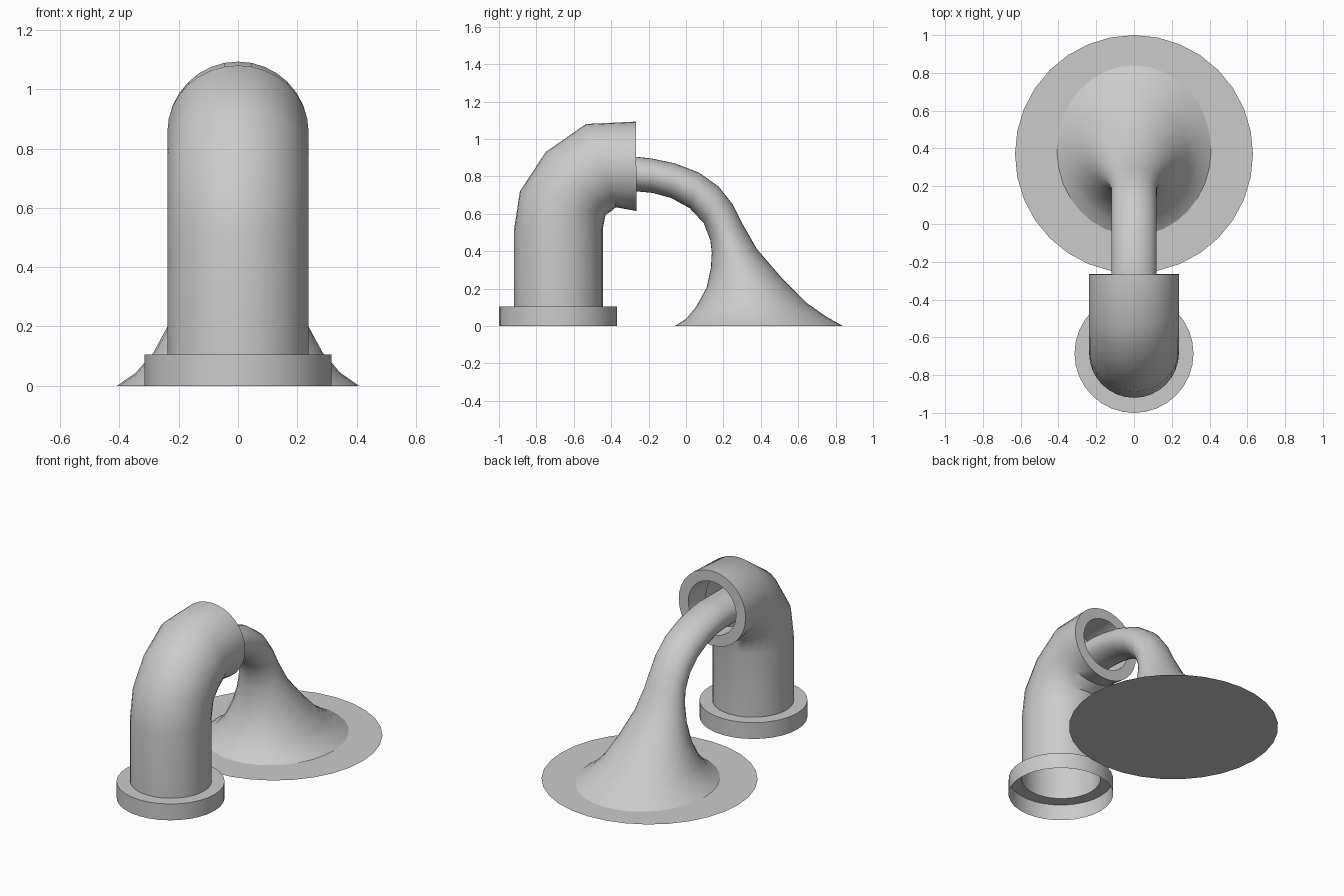
import bpy, bmesh, math
from mathutils import Vector

if "Cube" in bpy.data.objects:
    bpy.data.objects.remove(bpy.data.objects["Cube"])

SIDES = 32


def loft(name, stations, cap_end=False, angle=35):
    """Skin elliptical rings: (outer y, outer z, inner y, inner z, half width)."""
    bm = bmesh.new()
    rings = []
    for y0, z0, y1, z1, w in stations:
        a, b = Vector((0, y0, z0)), Vector((0, y1, z1))
        mid, half = (a + b) / 2, (a - b) / 2
        ring = []
        for i in range(SIDES):
            t = 2 * math.pi * i / SIDES
            ring.append(bm.verts.new(mid + half * math.cos(t) + Vector((w * math.sin(t), 0, 0))))
        rings.append(ring)
    for r, s in zip(rings, rings[1:]):
        for i in range(SIDES):
            j = (i + 1) % SIDES
            bm.faces.new((r[i], s[i], s[j], r[j]))
    if cap_end:
        bm.faces.new(rings[-1])
    return finish(name, bm, angle)


def finish(name, bm, angle=35):
    bm.normal_update()
    mesh = bpy.data.meshes.new(name)
    bm.to_mesh(mesh)
    bm.free()
    ob = bpy.data.objects.new(name, mesh)
    bpy.context.collection.objects.link(ob)
    bpy.ops.object.select_all(action='DESELECT')
    ob.select_set(True)
    bpy.context.view_layer.objects.active = ob
    bpy.ops.object.shade_smooth_by_angle(angle=math.radians(angle))
    return ob


def level(cy, r, z):
    """Horizontal circular station."""
    return (cy - r, z, cy + r, z, r)


# Base flange: open underneath, with a flat shoulder meeting the pipe
loft("base_flange", [level(-0.685, 0.315, 0), level(-0.685, 0.315, 0.105),
                     level(-0.682, 0.238, 0.105)])

# Bent pipe with a thick rim and recessed mouth
loft("bent_pipe", [
    (-0.92, 0.105, -0.445, 0.105, 0.238),
    (-0.92, 0.51, -0.445, 0.52, 0.238),
    (-0.888, 0.72, -0.43, 0.595, 0.238),
    (-0.75, 0.93, -0.405, 0.61, 0.238),
    (-0.535, 1.08, -0.375, 0.635, 0.238),
    (-0.267, 1.093, -0.265, 0.615, 0.238),
    (-0.267, 1.025, -0.265, 0.685, 0.17),
    (-0.50, 1.01, -0.40, 0.69, 0.17)])

# Water stream: narrow jet falling and flaring out
loft("water_stream", [
    (-0.48, 0.905, -0.48, 0.72, 0.12),
    (-0.265, 0.905, -0.265, 0.72, 0.12),
    (-0.18, 0.895, -0.18, 0.712, 0.12),
    (-0.06, 0.87, -0.08, 0.685, 0.12),
    (0.07, 0.82, 0.02, 0.63, 0.12),
    (0.175, 0.745, 0.095, 0.55, 0.12),
    (0.25, 0.65, 0.13, 0.46, 0.122),
    (0.30, 0.55, 0.138, 0.39, 0.135),
    (0.38, 0.41, 0.133, 0.31, 0.165),
    (0.51, 0.26, 0.11, 0.205, 0.22),
    (0.65, 0.12, 0.055, 0.105, 0.285),
    (0.75, 0.05, 0.0, 0.038, 0.345),
    (0.84, 0.0, -0.06, 0.0, 0.408)], angle=60)

# Flat puddle disc
bm = bmesh.new()
bmesh.ops.create_circle(bm, cap_ends=True, segments=SIDES, radius=0.63)
bmesh.ops.translate(bm, verts=bm.verts, vec=(0, 0.37, 0))
finish("puddle", bm)
